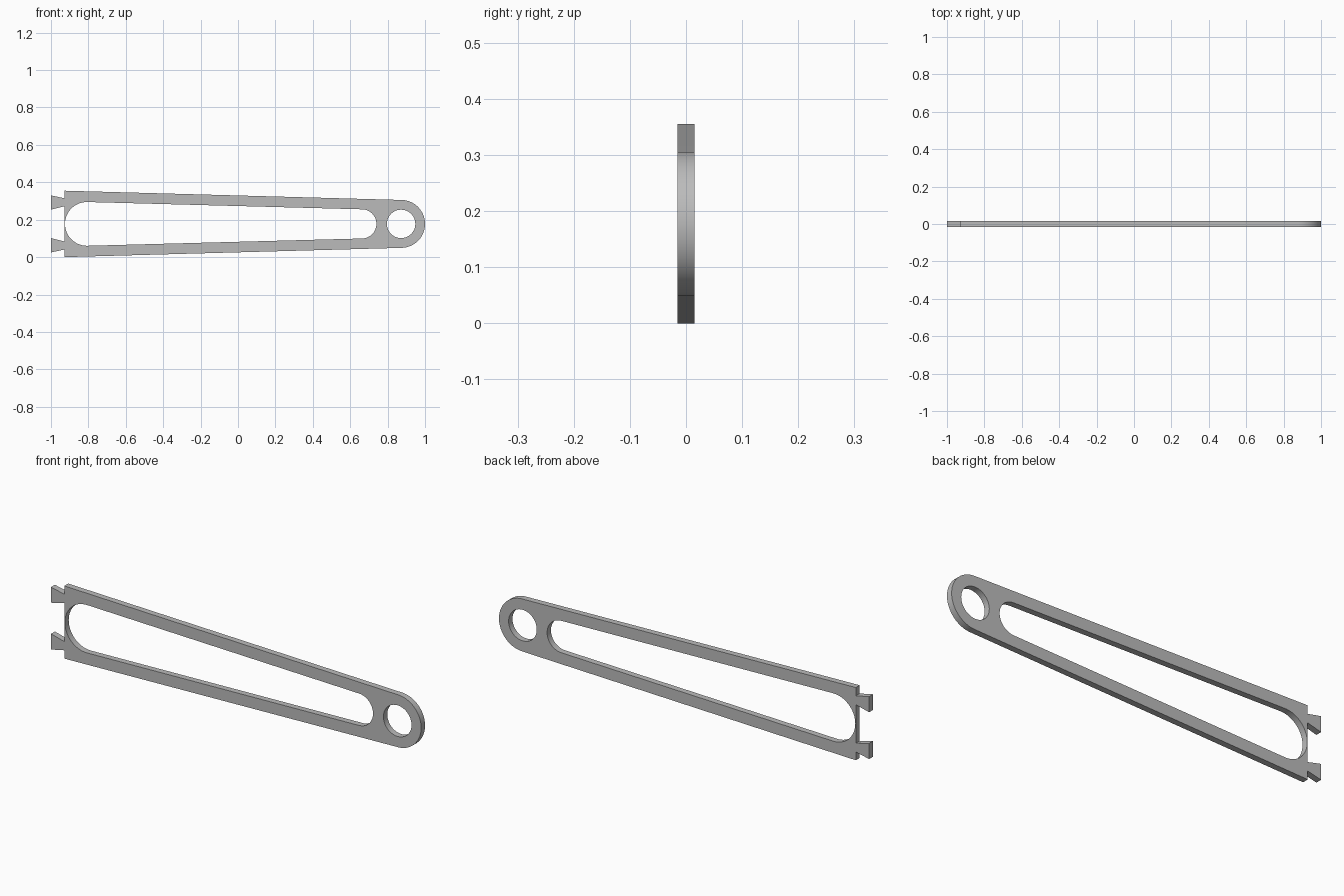
import bpy, bmesh
from math import acos, cos, sin, pi

if "Cube" in bpy.data.objects:
    bpy.data.objects.remove(bpy.data.objects["Cube"], do_unlink=True)

MID = 0.1775          # height of the symmetry line
HALF_THICK = 0.015
SHOULDER_X = -0.928
EYE_X = 0.872


def arc(cx, r, start, end, steps=32):
    """Points on an arc centred on the symmetry line."""
    angles = [start + (end - start) * i / steps for i in range(steps + 1)]
    return [(cx + r * cos(a), r * sin(a)) for a in angles]


def tapered_slot(x1, r1, x2, r2):
    """Two round ends joined by their common tangents."""
    t = acos((r1 - r2) / (x2 - x1))
    return arc(x2, r2, -t, t) + arc(x1, r1, t, 2 * pi - t)


# Outer profile: upper left half with dovetail tab, mirrored around the round eye end
upper_end = [(SHOULDER_X, 0.1775), (SHOULDER_X, 0.137), (-1, 0.1525),
             (-1, 0.076), (SHOULDER_X, 0.094)]
lower_end = [(x, -z) for x, z in reversed(upper_end)]
tangent = acos(0.0275)
outline = arc(EYE_X, 0.128, -tangent, tangent, 48) + upper_end + lower_end

# Long lightening slot and round eye hole
slot = tapered_slot(-0.808, 0.117, 0.662, 0.078)
eye_hole = arc(EYE_X, 0.076, 0, 2 * pi, 48)[:-1]

# Filled flat curve with thickness
curve = bpy.data.curves.new("arm_profile", "CURVE")
curve.dimensions = "2D"
curve.fill_mode = "BOTH"
curve.extrude = HALF_THICK
for loop in (outline, slot, eye_hole):
    spline = curve.splines.new("POLY")
    spline.points.add(len(loop) - 1)
    for point, (x, z) in zip(spline.points, loop):
        point.co = (x, z, 0, 1)
    spline.use_cyclic_u = True

arm = bpy.data.objects.new("slotted_link_arm", curve)
bpy.context.collection.objects.link(arm)
arm.rotation_euler.x = pi / 2
arm.location.z = MID
bpy.ops.object.select_all(action="DESELECT")
arm.select_set(True)
bpy.context.view_layer.objects.active = arm
bpy.ops.object.convert(target="MESH")
bpy.ops.object.transform_apply(location=True, rotation=True, scale=True)

# Weld the caps to the walls
bm = bmesh.new()
bm.from_mesh(arm.data)
bmesh.ops.remove_doubles(bm, verts=bm.verts, dist=0.0001)
bmesh.ops.recalc_face_normals(bm, faces=bm.faces)
bm.to_mesh(arm.data)
bm.free()
bpy.ops.object.shade_smooth_by_angle(angle=pi / 6)

# Plain grey finish
grey = bpy.data.materials.new("plain_grey")
grey.use_nodes = True
colour = (0.5, 0.5, 0.5, 1)
grey.diffuse_color = colour
grey.node_tree.nodes["Principled BSDF"].inputs["Base Color"].default_value = colour
arm.data.materials.clear()
arm.data.materials.append(grey)
